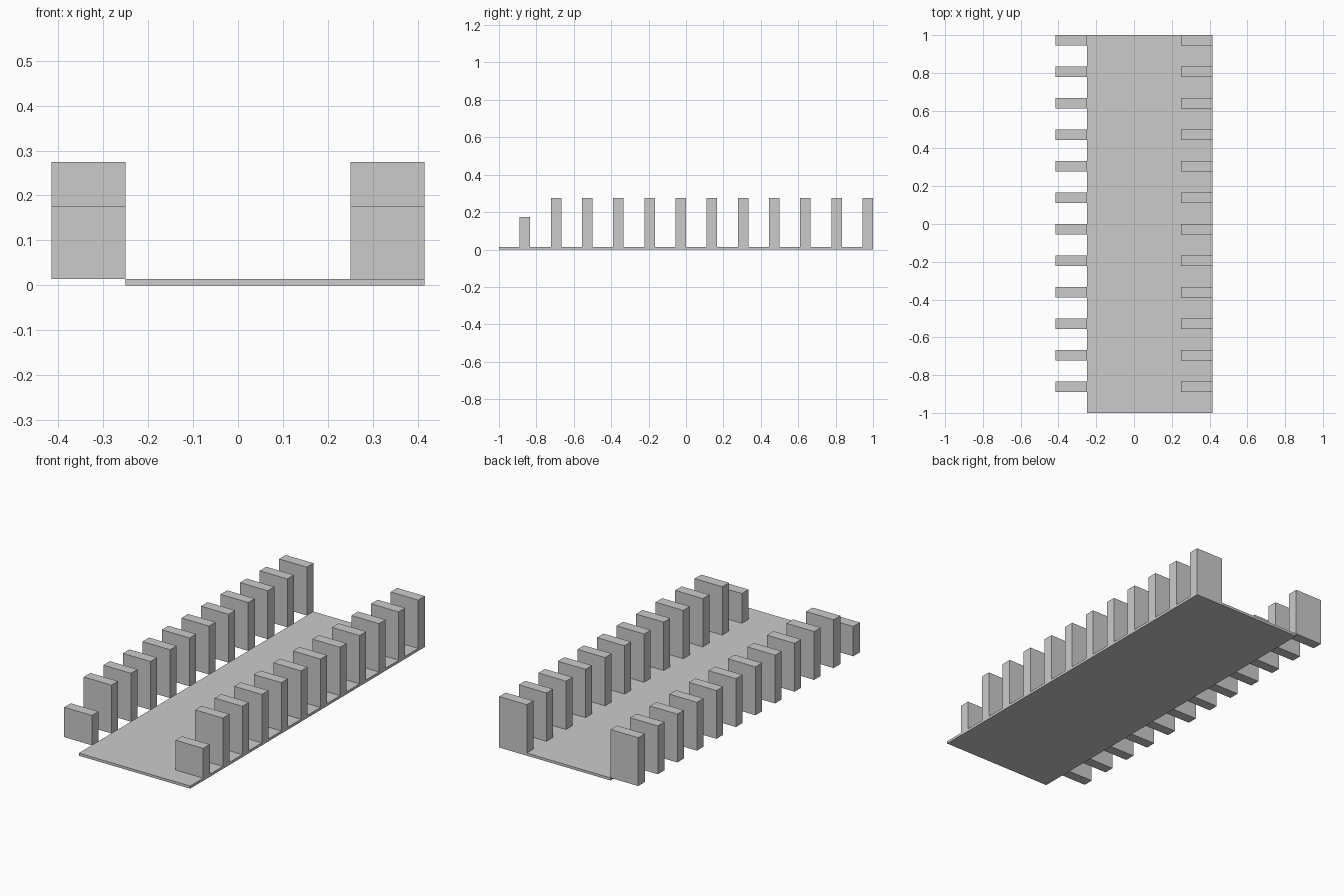
import bpy
import bmesh
from mathutils import Matrix, Vector

if "Cube" in bpy.data.objects:
    bpy.data.objects.remove(bpy.data.objects["Cube"])


def box(name, lo, hi):
    lo, hi = Vector(lo), Vector(hi)
    bm = bmesh.new()
    bmesh.ops.create_cube(bm, size=1, matrix=Matrix.Translation((lo + hi) / 2)
                          @ Matrix.Diagonal((*(hi - lo), 1)))
    mesh = bpy.data.meshes.new(name)
    bm.to_mesh(mesh)
    bm.free()
    obj = bpy.data.objects.new(name, mesh)
    bpy.context.collection.objects.link(obj)
    return obj


INNER, OUTER = 0.25, 0.415   # x extent of the blocks
FLOOR = 0.014                # plate thickness
COUNT, PITCH, DEPTH = 12, 1 / 6, 0.056

# Thin base plate, reaching under the right row only
box("base_plate", (-INNER, -1, 0), (OUTER, 1, FLOOR))

# Two rows of upright blocks, the front pair lower
for i in range(COUNT):
    back = 1 - i * PITCH
    top = 0.175 if i == COUNT - 1 else 0.275
    for side, x0, x1 in (("left", -OUTER, -INNER), ("right", INNER, OUTER)):
        box(f"{side}_block_{i + 1}", (x0, back - DEPTH, FLOOR), (x1, back, top))
